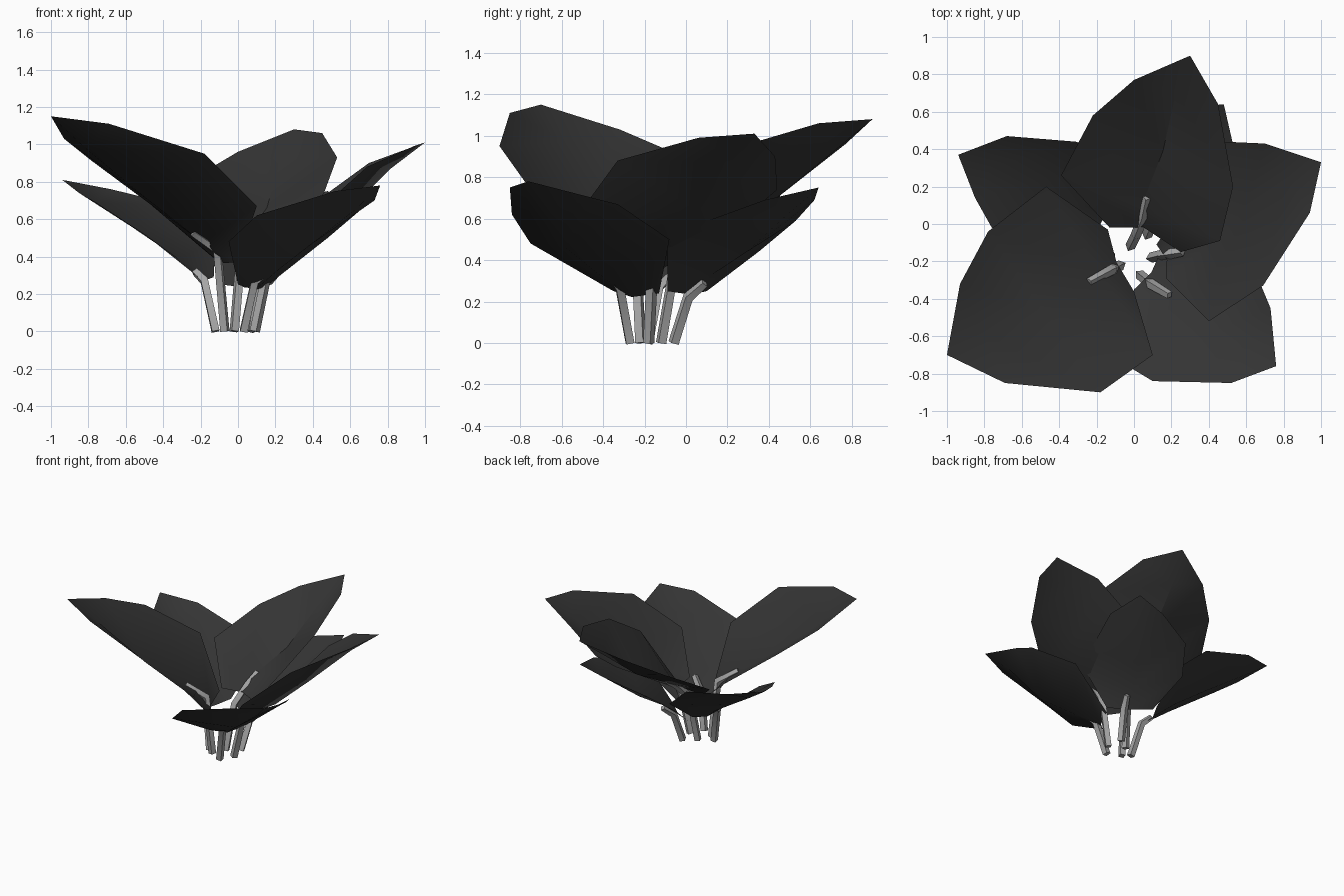
import bpy
import bmesh
from mathutils import Vector

cube = bpy.data.objects.get("Cube")
if cube:
    bpy.data.objects.remove(cube, do_unlink=True)


def material(name, value):
    """Plain flat grey material."""
    mat = bpy.data.materials.new(name)
    colour = (value, value, value, 1)
    mat.diffuse_color = colour
    mat.use_nodes = True
    shader = mat.node_tree.nodes["Principled BSDF"]
    shader.inputs["Base Color"].default_value = colour
    shader.inputs["Roughness"].default_value = 0.9
    return mat


leaf_grey = material("dark leaf grey", 0.035)
stem_grey = material("pale stem grey", 0.38)

# How deep the midrib sits below the rims, from leaf base to leaf tip
CUP = (0.04, 0.17, 0.19, 0.08)


def smooth(obj):
    """Smooth shading that keeps hard folds."""
    bpy.ops.object.select_all(action="DESELECT")
    obj.select_set(True)
    bpy.context.view_layer.objects.active = obj
    bpy.ops.object.shade_smooth_by_angle(angle=0.7)


def make_leaf(name, first_rim, second_rim, tip, cup, notch=0.12):
    """Cupped leaf: two rims, a sunken midrib between them, and a tip."""
    firsts = [Vector(p) for p in first_rim]
    seconds = [Vector(p) for p in second_rim]
    mids = [(a + b) / 2 - Vector((0, 0, depth * cup))
            for a, b, depth in zip(firsts, seconds, CUP)]
    # heart-shaped notch where the stem joins
    mids[0] = mids[0].lerp(mids[1], notch)

    bm = bmesh.new()
    rows = [[bm.verts.new(p) for p in row] for row in zip(firsts, mids, seconds)]
    end = bm.verts.new(tip)
    for low, high in zip(rows, rows[1:]):
        for i in range(2):
            bm.faces.new((low[i + 1], high[i + 1], high[i], low[i]))
    for i in range(2):
        bm.faces.new((rows[-1][i + 1], end, rows[-1][i]))
    mesh = bpy.data.meshes.new(name)
    bm.to_mesh(mesh)
    bm.free()
    mesh.materials.append(leaf_grey)
    obj = bpy.data.objects.new(name, mesh)
    bpy.context.collection.objects.link(obj)
    smooth(obj)


def make_stem(name, path):
    """Slim stalk that bends onto the midrib and tapers slightly there."""
    curve = bpy.data.curves.new(name, "CURVE")
    curve.dimensions = "3D"
    curve.bevel_depth = 0.028
    curve.bevel_resolution = 0
    curve.use_fill_caps = True
    spline = curve.splines.new("POLY")
    spline.points.add(len(path) - 1)
    for point, co in zip(spline.points, path):
        point.co = (*co, 1)
    spline.points[-1].radius = 0.8
    curve.materials.append(stem_grey)
    obj = bpy.data.objects.new(name, curve)
    bpy.context.collection.objects.link(obj)
    bpy.ops.object.select_all(action="DESELECT")
    obj.select_set(True)
    bpy.context.view_layer.objects.active = obj
    bpy.ops.object.convert(target="MESH")
    smooth(bpy.context.view_layer.objects.active)


# Tall leaf at the back
make_leaf("back_leaf",
          [(-.13, -.02, .42), (-.39, .26, .64), (-.22, .58, .83), (0, .77, .96)],
          [(.25, -.15, .46), (.46, -.09, .74), (.53, .2, .93), (.45, .64, 1.06)],
          (.3, .9, 1.08), 1.15, 0.4)
make_stem("back_stem",
          [(-.02, -.12, 0), (.01, -.06, .35), (.05, .04, .47), (.07, .14, .54)])

# Leaf on the left side
make_leaf("left_leaf",
          [(.12, -.11, .36), (.4, .3, .62), (.48, .44, .74), (.7, .43, .9)],
          [(.17, -.29, .38), (.4, -.52, .62), (.69, -.33, .88), (.94, .06, .99)],
          (1, .33, 1.01), 0.9)
make_stem("left_stem",
          [(.09, -.18, 0), (.15, -.165, .29), (.19, -.16, .37), (.26, -.15, .42)])

# Low leaf at the front left
make_leaf("front_left_leaf",
          [(.15, -.13, .24), (.48, -.08, .5), (.68, -.33, .67), (.73, -.45, .7)],
          [(0, -.35, .25), (-.05, -.75, .48), (.1, -.84, .62), (.52, -.85, .75)],
          (.76, -.76, .78), 0.95)
make_stem("front_left_stem",
          [(.03, -.27, 0), (.09, -.32, .27), (.19, -.38, .35)])

# Largest leaf at the front right, turned underside out
make_leaf("front_right_leaf",
          [(-.14, -.03, .4), (-.47, .2, .68), (-.78, -.04, .91), (-.93, -.32, 1.03)],
          [(0, -.36, .37), (.1, -.7, .67), (-.18, -.9, .95), (-.69, -.85, 1.11)],
          (-1, -.7, 1.15), 1.2, 0.2)
make_stem("front_right_stem",
          [(-.07, -.22, 0), (-.11, -.24, .44), (-.24, -.31, .53)])

# Low leaf at the back right
make_leaf("back_right_leaf",
          [(-.2, -.14, .28), (-.5, -.2, .52), (-.76, -.02, .69), (-.85, .14, .74)],
          [(-.13, .1, .29), (-.12, .38, .5), (-.31, .44, .67), (-.68, .47, .76)],
          (-.94, .37, .81), 0.75)
make_stem("back_right_stem",
          [(-.12, -.18, 0), (-.18, -.13, .27), (-.23, -.08, .32)])

# Small low leaf at the back left
make_leaf("back_left_leaf",
          [(-.09, .1, .25), (-.16, .35, .44), (-.04, .53, .59), (.25, .62, .69)],
          [(.18, -.09, .25), (.38, -.09, .48), (.45, .05, .57), (.54, .38, .69)],
          (.48, .64, .75), 0.75)
make_stem("back_left_stem",
          [(.07, -.06, 0), (.1, .01, .22), (.14, .09, .29)])
